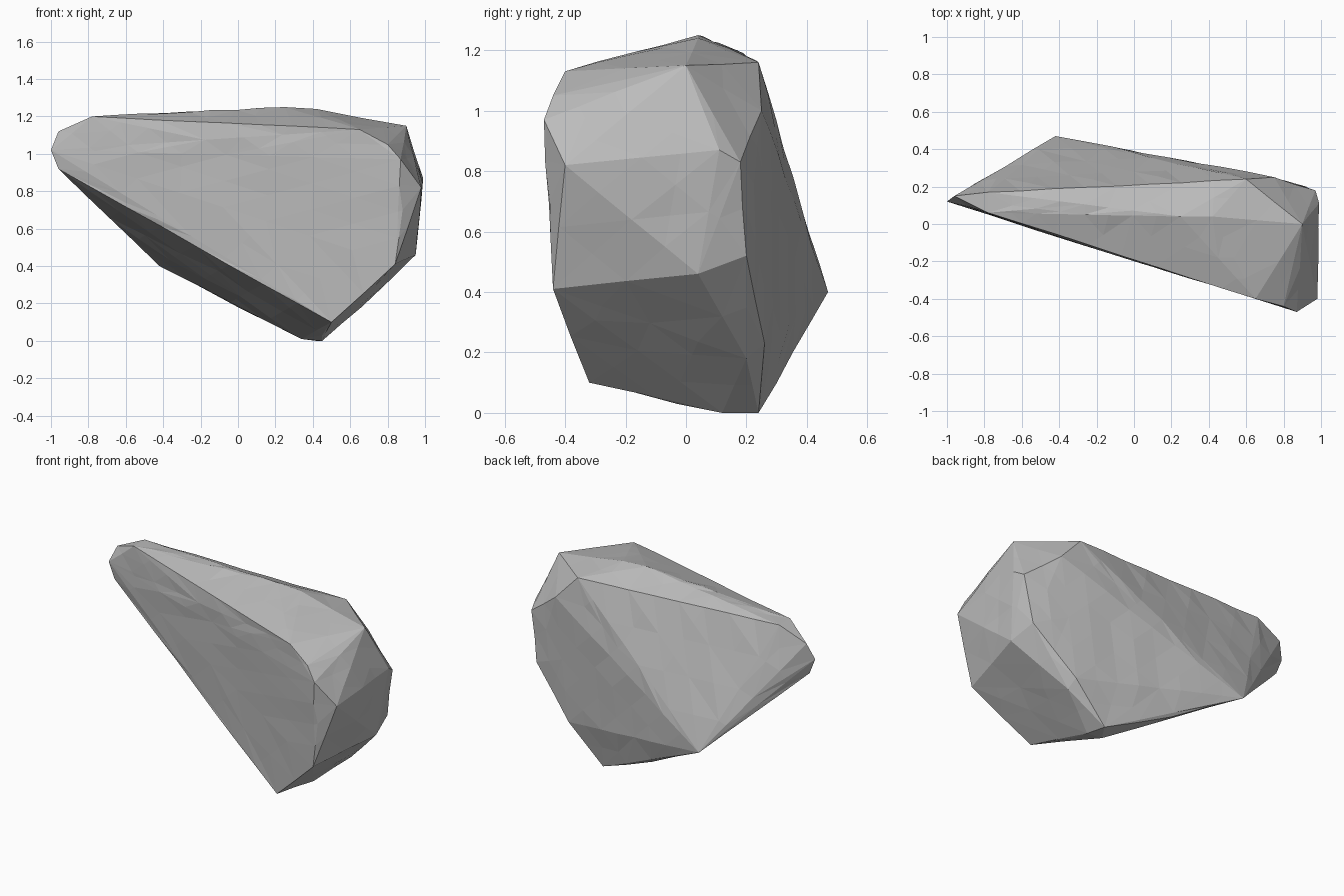
import bpy
import bmesh
import random
from mathutils import Vector

random.seed(7)

cube = bpy.data.objects.get("Cube")
if cube:
    bpy.data.objects.remove(cube, do_unlink=True)

# Corners of the boulder, grouped by side
tip = [(-1, .12, 1.02), (-.96, .15, 1.12), (-.78, .06, 1.2), (-.78, .17, 1.2), (-.96, .12, .92)]
ridge = [(.25, .04, 1.25), (.42, .04, 1.24), (.9, 0, 1.15), (.6, .24, 1.16)]
front = [(.65, -.4, 1.13), (.8, -.44, 1.05), (.87, -.47, .97), (.88, -.45, .7),
         (.84, -.44, .41), (.5, -.32, .1)]
end = [(.98, -.4, .82), (.99, .11, .87), (.97, .18, .83), (.95, .04, .46)]
back = [(-.42, .47, .4), (.75, .25, 1.0), (.92, .2, .52), (.65, .26, .23)]
under = [(.34, .12, .01), (.42, .24, 0), (.45, .12, 0), (.45, -.03, .03),
         (.66, .2, .18), (.82, .09, .34), (0, .34, .18)]

# Hull around the corners
bm = bmesh.new()
for corner in tip + ridge + front + end + back + under:
    bm.verts.new(corner)
hull = bmesh.ops.convex_hull(bm, input=bm.verts[:])
loose = {g for g in hull["geom_interior"] + hull["geom_unused"]
         if isinstance(g, bmesh.types.BMVert)}
bmesh.ops.delete(bm, geom=list(loose), context="VERTS")
corners = {tuple(v.co) for v in bm.verts}

# Break the broad planes into facets
for limit in (.8, .4, .25):
    long_edges = [e for e in bm.edges if e.calc_length() > limit]
    bmesh.ops.subdivide_edges(bm, edges=long_edges, cuts=1, use_grid_fill=True)
    bmesh.ops.triangulate(bm, faces=bm.faces[:])

# Chip the new points slightly along their normals
bmesh.ops.recalc_face_normals(bm, faces=bm.faces[:])
bm.normal_update()
for v in bm.verts:
    if tuple(v.co) not in corners:
        v.co += Vector(v.normal) * random.uniform(-.004, .004)

mesh = bpy.data.meshes.new("boulder")
bm.to_mesh(mesh)
bm.free()
boulder = bpy.data.objects.new("boulder", mesh)
bpy.context.collection.objects.link(boulder)

# Plain grey stone
stone = bpy.data.materials.new("grey_stone")
stone.use_nodes = True
grey = (.5, .5, .5, 1)
stone.diffuse_color = grey
shader = stone.node_tree.nodes["Principled BSDF"]
shader.inputs["Base Color"].default_value = grey
shader.inputs["Roughness"].default_value = .9
mesh.materials.append(stone)
